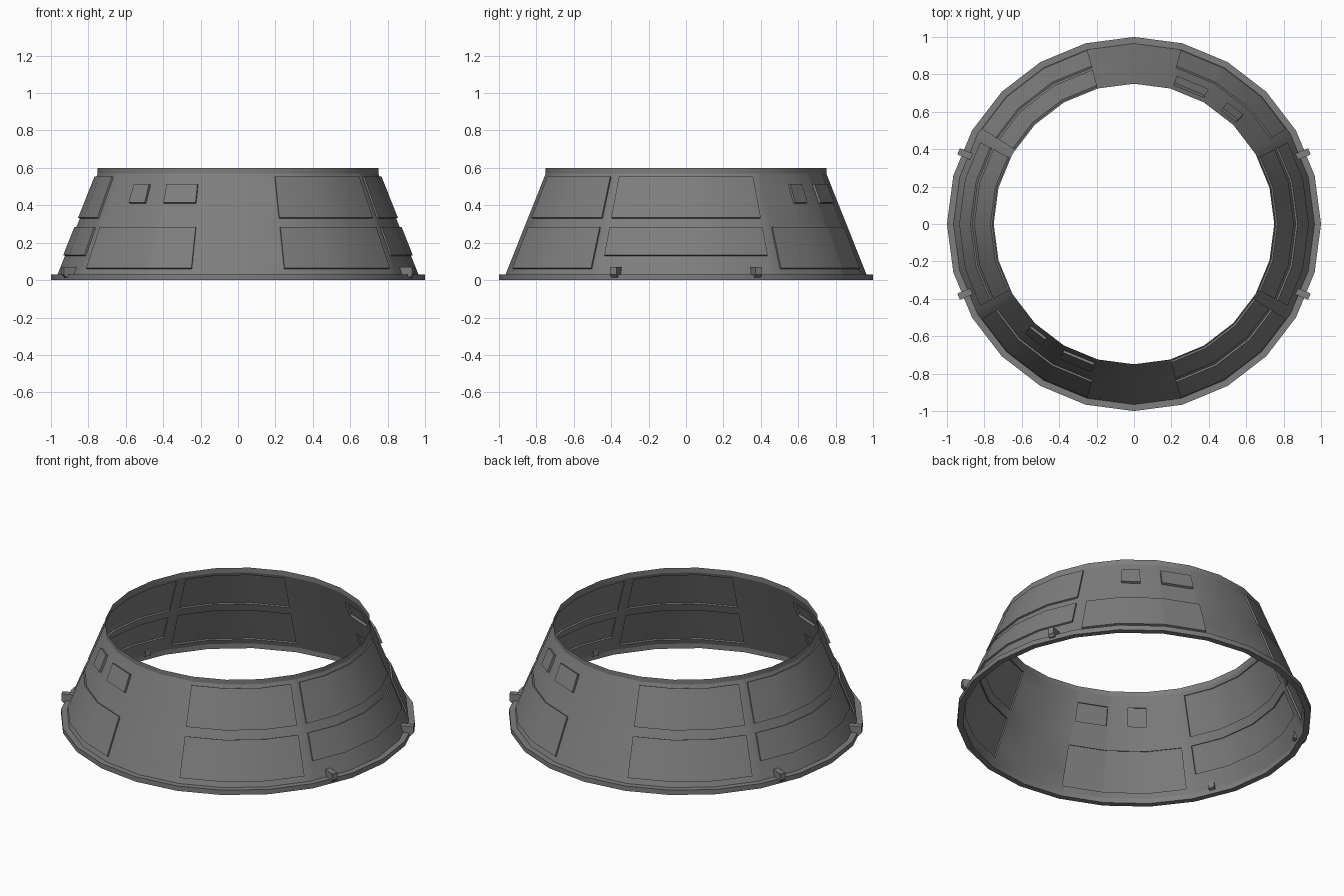
import bpy, bmesh, math
from mathutils import Matrix

if "Cube" in bpy.data.objects:
    bpy.data.objects.remove(bpy.data.objects["Cube"])

SIDES = 24
STEP = 360 / SIDES

grey = bpy.data.materials.new("mid grey")
grey.diffuse_color = (0.21, 0.21, 0.21, 1)
grey.use_nodes = True
grey.node_tree.nodes["Principled BSDF"].inputs["Base Color"].default_value = grey.diffuse_color


def finish(bm, name):
    bmesh.ops.recalc_face_normals(bm, faces=bm.faces)
    me = bpy.data.meshes.new(name)
    bm.to_mesh(me)
    bm.free()
    me.materials.append(grey)
    ob = bpy.data.objects.new(name, me)
    bpy.context.collection.objects.link(ob)
    bpy.ops.object.select_all(action='DESELECT')
    bpy.context.view_layer.objects.active = ob
    ob.select_set(True)
    bpy.ops.object.shade_smooth_by_angle(angle=math.radians(25))
    return ob


def polar(r, deg, z):
    """Point on a 24-sided ring, staying on the flat facets between corners."""
    k = math.cos(math.radians(STEP / 2)) / math.cos(math.radians(deg % STEP - STEP / 2))
    a = math.radians(deg)
    return (r * k * math.cos(a), r * k * math.sin(a), z)


def lathe(name, profile, closed):
    bm = bmesh.new()
    rings = [[bm.verts.new(polar(r, i * STEP, z)) for i in range(SIDES)] for r, z in profile]
    pairs = list(zip(rings, rings[1:])) + ([(rings[-1], rings[0])] if closed else [])
    for a, b in pairs:
        for i in range(SIDES):
            j = (i + 1) % SIDES
            bm.faces.new((a[i], a[j], b[j], b[i]))
    return finish(bm, name)


# Raised panels for half a turn: start angle, end angle, bottom, top, height
half = [
    (-28, 28, 0.13, 0.28, 0.010), (-28, 28, 0.33, 0.55, 0.010),    # side
    (32, 75, 0.06, 0.28, 0.010),                                   # low panel
    (61, 74, 0.41, 0.51, 0.014), (45, 52.5, 0.41, 0.51, 0.014),    # small boxes
    (105, 148, 0.06, 0.28, 0.010), (105, 148, 0.33, 0.55, 0.010),  # double panels
]
panels = [(a + t, b + t, z0, z1, d) for t in (0, 180) for a, b, z0, z1, d in half]

# Conical wall: one thin sheet with the panels stepped outwards
angles = sorted({i * STEP for i in range(SIDES)} | {float(x % 360) for p in panels for x in p[:2]})
levels = sorted({0.03, 0.57} | {z for p in panels for z in p[2:4]})
NA, NZ = len(angles), len(levels)


def height(i, j):
    if not 0 <= j < NZ - 1:
        return 0.0
    a0 = angles[i % NA]
    a1 = angles[(i + 1) % NA]
    mid = (a0 + ((a1 - a0) % 360) / 2) % 360
    z = (levels[j] + levels[j + 1]) / 2
    for s, e, z0, z1, d in panels:
        if (mid - s) % 360 < e - s and z0 < z < z1:
            return d
    return 0.0


bm = bmesh.new()
cache = {}


def vert(i, j, d):
    key = (i % NA, j, d)
    if key not in cache:
        z = levels[j]
        r = 0.965 + (z - 0.03) * (0.75 - 0.965) / 0.54
        cache[key] = bm.verts.new(polar(r + 0.93 * d, angles[i % NA], z + 0.37 * d))
    return cache[key]


for i in range(NA):
    for j in range(NZ - 1):
        d = height(i, j)
        bm.faces.new((vert(i, j, d), vert(i + 1, j, d), vert(i + 1, j + 1, d), vert(i, j + 1, d)))
        e = height(i + 1, j)        # step across an upright edge
        if e != d:
            bm.faces.new((vert(i + 1, j, d), vert(i + 1, j, e), vert(i + 1, j + 1, e), vert(i + 1, j + 1, d)))
        e = height(i, j + 1)        # step across a level edge
        if e != d:
            bm.faces.new((vert(i, j + 1, d), vert(i + 1, j + 1, d), vert(i + 1, j + 1, e), vert(i, j + 1, e)))
finish(bm, "cone_wall")

# Upright lip at the top and flange at the bottom
lathe("top_lip", [(0.75, 0.57), (0.75, 0.60)], False)
lathe("base_flange", [(0.965, 0.0), (1.0, 0.0), (1.0, 0.03), (0.965, 0.03)], True)

# Four small clips hooked over the flange
clip = [(0.94, 0.03), (0.98, 0.015), (1.0, 0.015), (1.015, 0.03), (1.015, 0.07), (0.94, 0.07)]
for n, ang in enumerate((22.5, 157.5, 202.5, 337.5)):
    bm = bmesh.new()
    a = [bm.verts.new((r, -0.018, z)) for r, z in clip]
    b = [bm.verts.new((r, 0.018, z)) for r, z in clip]
    bm.faces.new(a)
    bm.faces.new(b[::-1])
    for k in range(len(clip)):
        m = (k + 1) % len(clip)
        bm.faces.new((a[k], b[k], b[m], a[m]))
    bm.transform(Matrix.Rotation(math.radians(ang), 4, 'Z'))
    finish(bm, f"flange_clip_{n + 1}")
